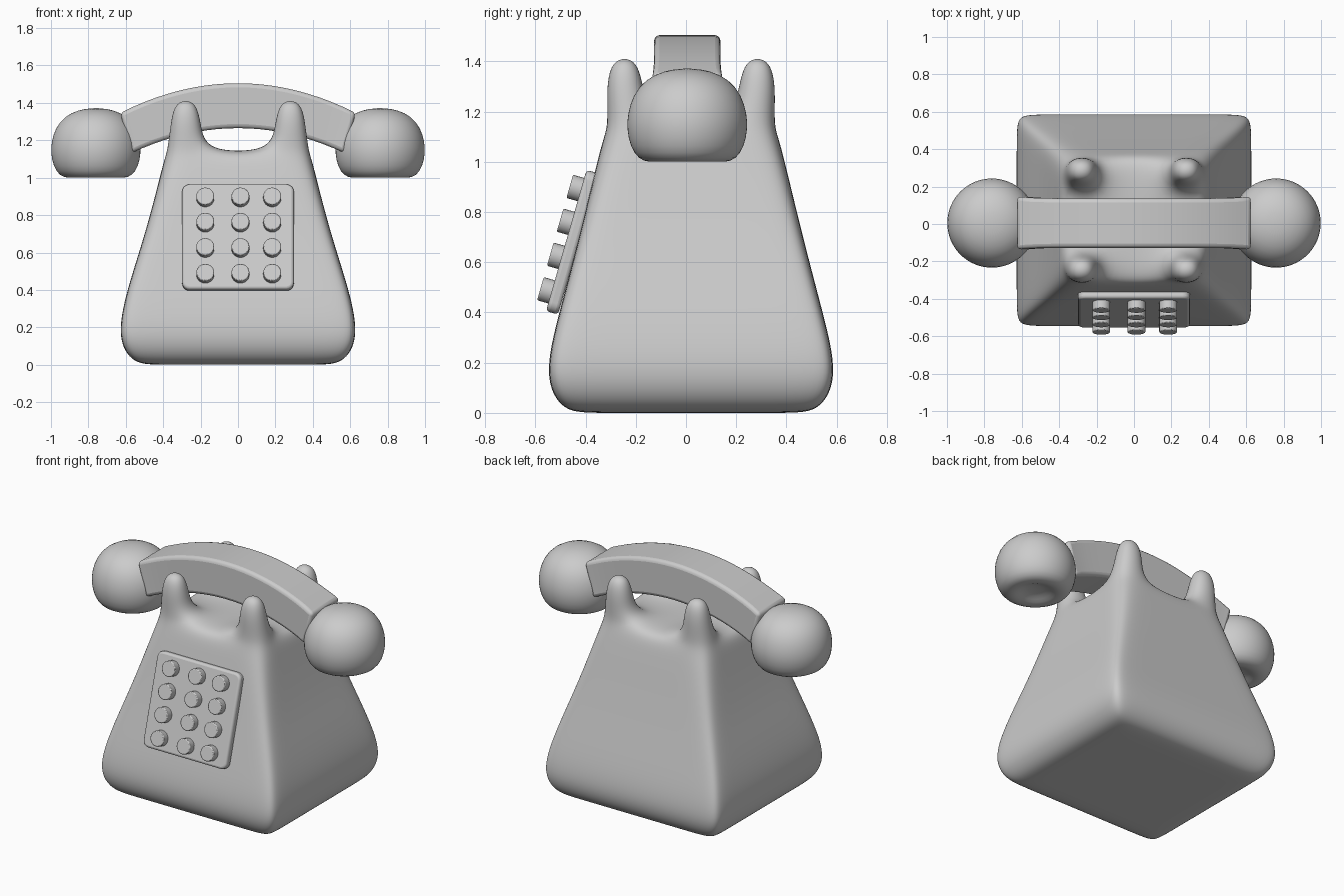
import bpy, bmesh, math
from mathutils import Matrix, Vector

if "Cube" in bpy.data.objects:
    bpy.data.objects.remove(bpy.data.objects["Cube"])


def finish(name, bm, bevel=0, subsurf=0, segments=3):
    bmesh.ops.recalc_face_normals(bm, faces=bm.faces)
    me = bpy.data.meshes.new(name)
    bm.to_mesh(me)
    bm.free()
    ob = bpy.data.objects.new(name, me)
    bpy.context.collection.objects.link(ob)
    bpy.ops.object.select_all(action='DESELECT')
    ob.select_set(True)
    bpy.context.view_layer.objects.active = ob
    if subsurf:
        for p in me.polygons:
            p.use_smooth = True
        m = ob.modifiers.new("subsurf", 'SUBSURF')
        m.levels = m.render_levels = subsurf
    else:
        bpy.ops.object.shade_smooth_by_angle(angle=math.radians(35))
    if bevel:
        m = ob.modifiers.new("bevel", 'BEVEL')
        m.width, m.segments = bevel, segments
        m.limit_method, m.angle_limit = 'ANGLE', math.radians(35)
    return ob


# Body: subdivision cage of stacked 4x4 rings, corners drawn up into prongs
CY = 0.02
levels = [(0.0, 0.56, 0.51, 0.75), (0.14, 0.65, 0.59, 0.8), (0.40, 0.595, 0.525, 0.78),
          (0.70, 0.495, 0.445, 0.70), (1.05, 0.405, 0.362, 0.55), (1.14, 0.385, 0.335, 0.43)]
ring = [(0, 0), (1, 0), (2, 0), (3, 0), (3, 1), (3, 2), (3, 3),
        (2, 3), (1, 3), (0, 3), (0, 2), (0, 1)]
bm = bmesh.new()
grids = []
for k, (z, hx, hy, f) in enumerate(levels):
    c = (-1, -f, f, 1)
    cells = [(i, j) for i in range(4) for j in range(4)] if k in (0, len(levels) - 1) else ring
    grids.append({(i, j): bm.verts.new((hx * c[i], CY + hy * c[j], z)) for i, j in cells})
for lo, hi in zip(grids, grids[1:]):
    for a, b in zip(ring, ring[1:] + ring[:1]):
        bm.faces.new((lo[a], lo[b], hi[b], hi[a]))
for g in (grids[0], grids[-1]):
    for i in range(3):
        for j in range(3):
            loop = [g[i, j], g[i + 1, j], g[i + 1, j + 1], g[i, j + 1]]
            if g is grids[-1] and i != 1 and j != 1:
                # Cradle prong
                cx, cy = (i - 1) * 0.28, CY + (j - 1) * 0.265
                for z, h in ((1.29, 0.088), (1.42, 0.058)):
                    up = [bm.verts.new((cx + sx * h, cy + sy * h * 0.92, z))
                          for sx, sy in ((-1, -1), (1, -1), (1, 1), (-1, 1))]
                    for n in range(4):
                        m = (n + 1) % 4
                        bm.faces.new((loop[n], loop[m], up[m], up[n]))
                    loop = up
            bm.faces.new(loop)
finish("body", bm, subsurf=3)

# Handset grip: arched bar
bm = bmesh.new()
prev = None
N = 20
for k in range(N + 1):
    t = 2 * k / N - 1
    xt, xb = 0.63 * t, 0.57 * t
    w = 0.132 + 0.01 * t ** 8
    zt, zb = 1.505 - 0.40 * xt * xt, 1.265 - 0.41 * xb * xb
    cur = [bm.verts.new(p) for p in ((xb, 0.005 - w, zb), (xb, 0.005 + w, zb),
                                     (xt, 0.005 + w, zt), (xt, 0.005 - w, zt))]
    if prev:
        for n in range(4):
            m = (n + 1) % 4
            bm.faces.new((prev[n], prev[m], cur[m], cur[n]))
    if k in (0, N):
        bm.faces.new(cur)
    prev = cur
finish("handset_grip", bm, bevel=0.022)

# Ear and mouth pieces: lathed domes with a shallow dimple underneath
profile = [(0, 1.03), (0.07, 1.025), (0.115, 1.002), (0.15, 0.998), (0.195, 1.01),
           (0.228, 1.06), (0.242, 1.13), (0.239, 1.19), (0.218, 1.265),
           (0.167, 1.33), (0.09, 1.364), (0, 1.374)]
for side, name in ((-1, "earpiece"), (1, "mouthpiece")):
    bm = bmesh.new()
    vs = [bm.verts.new((r, 0, z)) for r, z in profile]
    es = [bm.edges.new(e) for e in zip(vs, vs[1:])]
    bmesh.ops.spin(bm, geom=vs + es, cent=(0, 0, 0), axis=(0, 0, 1),
                   angle=2 * math.pi, steps=32)
    bmesh.ops.remove_doubles(bm, verts=bm.verts, dist=1e-4)
    bmesh.ops.translate(bm, verts=bm.verts, vec=(side * 0.76, 0.005, 0))
    finish(name, bm, subsurf=1)

# Keypad plate, tilted to lie on the sloping front
tilt = Matrix.Translation((0, -0.453, 0.68)) @ Matrix.Rotation(math.radians(-16), 4, 'X')
bm = bmesh.new()
bmesh.ops.create_cube(bm, size=1, matrix=Matrix.Diagonal((0.597, 0.05, 0.585, 1)))
corners = [e for e in bm.edges if abs(e.verts[0].co.y - e.verts[1].co.y) > 0.01]
bmesh.ops.bevel(bm, geom=corners, offset=0.04, segments=5, profile=0.5, affect='EDGES')
finish("keypad_plate", bm, bevel=0.014).matrix_world = tilt

# Push buttons
for row, v in enumerate((0.211, 0.071, -0.07, -0.213)):
    for col, x in enumerate((-0.175, 0.013, 0.183)):
        bm = bmesh.new()
        bmesh.ops.create_cone(bm, cap_ends=True, segments=24, radius1=0.048, radius2=0.048,
                              depth=0.06, matrix=Matrix.Rotation(math.pi / 2, 4, 'X'))
        ob = finish(f"button_{row}_{col}", bm, bevel=0.005, segments=2)
        ob.matrix_world = tilt @ Matrix.Translation(Vector((x, -0.041, v)))
